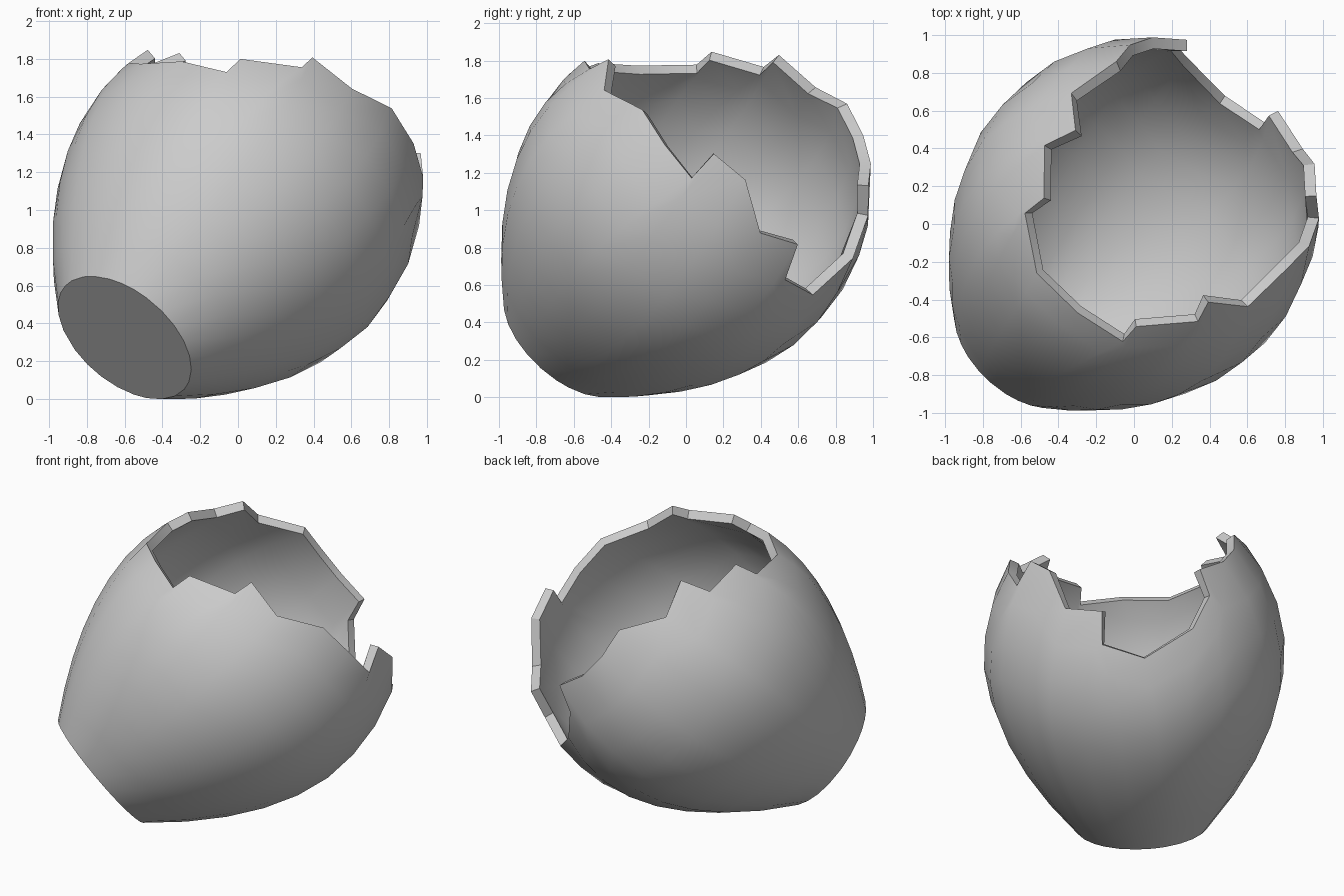
import bpy, bmesh
from math import sqrt, atan2, cos, sin, pi
from mathutils import Vector

if "Cube" in bpy.data.objects:
    bpy.data.objects.remove(bpy.data.objects["Cube"])

# Tilted egg axis, starting at the centre of the flat base
base = Vector((-0.60, -0.63, 0.325))
d = Vector((0.533, 0.569, 0.626)).normalized()
e1 = Vector((0, 0, 1)).cross(d).normalized()
e2 = d.cross(e1)
BELLY, RMAX, LEVELS = 1.12, 0.943, 8


def radius(t):
    if t < BELLY:
        return RMAX - 0.526 * ((BELLY - t) / BELLY) ** 1.8
    return RMAX * sqrt(max(0, 1 - ((t - BELLY) / 1.085) ** 2))


# Jagged rim of the break, clockwise seen from above
rim = [(.28, .98, 1.13), (.20, .98, .97), (.27, .90, .74), (.48, .68, .55),
       (.68, .52, .66), (.76, .60, .82), (.88, .40, .89), (.96, .32, 1.16),
       (.97, .15, 1.30), (.985, .03, 1.17), (.95, -.13, 1.35), (.82, -.24, 1.54),
       (.60, -.43, 1.64), (.39, -.40, 1.80), (.34, -.52, 1.76), (.01, -.55, 1.81),
       (-.06, -.62, 1.73), (-.30, -.47, 1.79), (-.52, -.26, 1.78), (-.58, .06, 1.78),
       (-.48, .14, 1.85), (-.48, .42, 1.77), (-.31, .50, 1.83), (-.34, .70, 1.66),
       (-.10, .87, 1.57), (-.02, .95, 1.40), (.10, .99, 1.25)][::-1]
n = len(rim)

# Rim points as height along the axis and unwrapped angle around it
heights, angles = [], []
for p in rim:
    v = Vector(p) - base
    a = atan2(v.dot(e2), v.dot(e1))
    if angles:
        a = angles[-1] + (a - angles[-1] + pi) % (2 * pi) - pi
    heights.append(v.dot(d))
    angles.append(a)


def angle_at(i):
    return angles[i % n] + 2 * pi * (i // n)


# Evenly flowing columns for the body below the break
body = [sum(angle_at(i + k) for k in range(-2, 3)) / 5 for i in range(n)]

# Shell wall and flat base
bm = bmesh.new()
cols = []
for i in range(n):
    col = []
    for k in range(LEVELS + 1):
        f = k / LEVELS
        t = heights[i] * f
        a = body[i] + (angles[i] - body[i]) * f ** 4
        r = radius(t)
        col.append(bm.verts.new(base + d * t + (e1 * cos(a) + e2 * sin(a)) * r))
    cols.append(col)
for i in range(n):
    a, b = cols[i], cols[(i + 1) % n]
    for k in range(LEVELS):
        bm.faces.new((a[k], b[k], b[k + 1], a[k + 1]))
bm.faces.new([c[0] for c in reversed(cols)])

# Centre and stand on the ground
co = [v.co for v in bm.verts]
lo = [min(c[j] for c in co) for j in range(3)]
hi = [max(c[j] for c in co) for j in range(3)]
bmesh.ops.translate(bm, verts=bm.verts,
                    vec=(-(lo[0] + hi[0]) / 2, -(lo[1] + hi[1]) / 2, -lo[2]))

mesh = bpy.data.meshes.new("broken_eggshell")
bm.to_mesh(mesh)
bm.free()
egg = bpy.data.objects.new("broken_eggshell", mesh)
bpy.context.collection.objects.link(egg)

# Shell thickness, then smooth walls with crisp broken edges
bpy.context.view_layer.objects.active = egg
egg.select_set(True)
solid = egg.modifiers.new("thickness", 'SOLIDIFY')
solid.thickness = 0.06
solid.offset = -1
bpy.ops.object.modifier_apply(modifier="thickness")
bpy.ops.object.shade_smooth_by_angle(angle=0.56)
